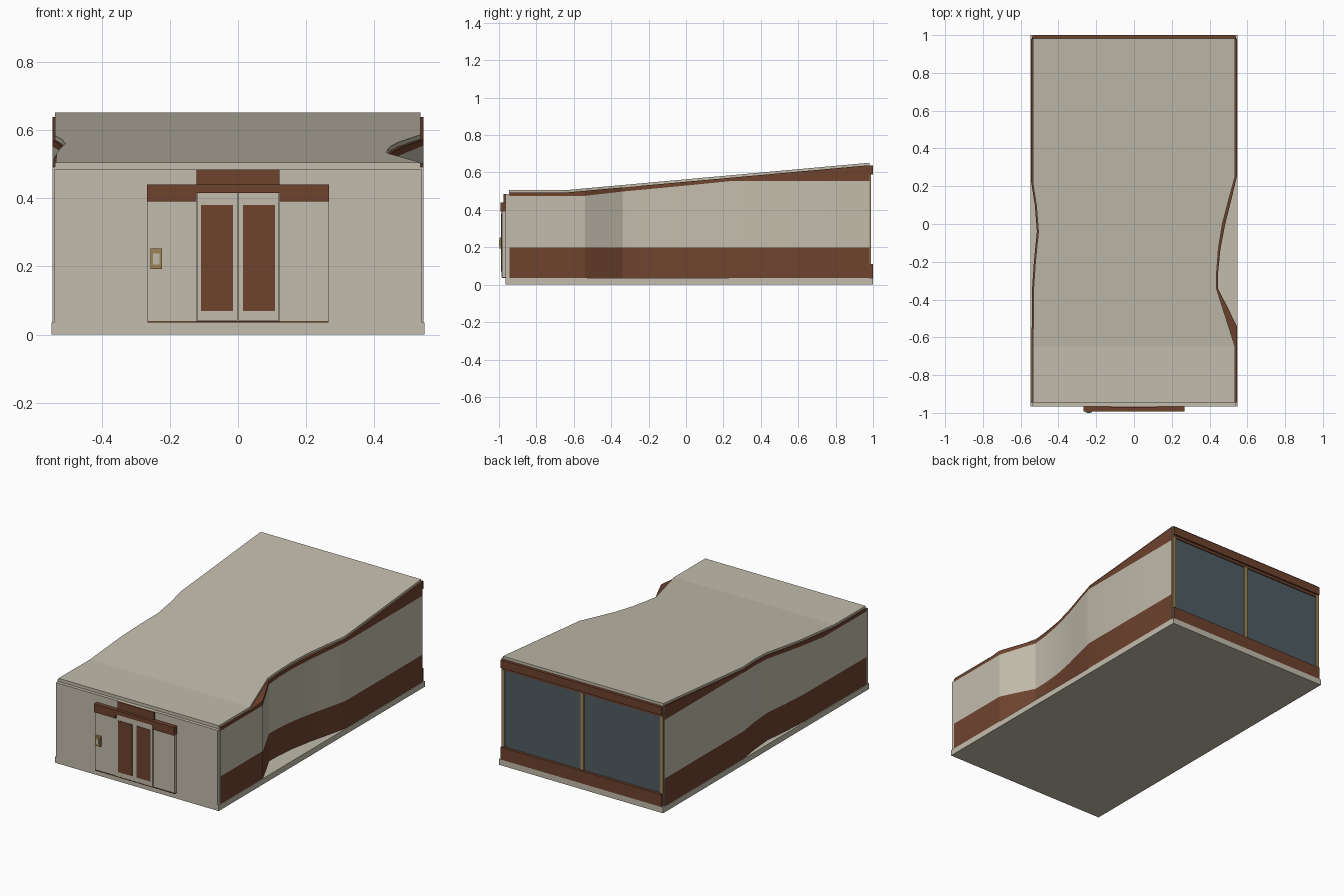
import bpy, bmesh, math

cube = bpy.data.objects.get("Cube")
if cube:
    bpy.data.objects.remove(cube, do_unlink=True)


def material(name, rgb):
    m = bpy.data.materials.new(name)
    m.use_nodes = True
    m.diffuse_color = (*rgb, 1)
    m.node_tree.nodes["Principled BSDF"].inputs["Base Color"].default_value = (*rgb, 1)
    return m


BEIGE = material("beige plaster", (0.545, 0.503, 0.413))
BROWN = material("brown cladding", (0.156, 0.055, 0.027))
GLASS = material("dark blue glass", (0.08, 0.107, 0.127))
GOLD = material("brass", (0.35, 0.235, 0.09))


def finish(name, bm, mats):
    bmesh.ops.recalc_face_normals(bm, faces=bm.faces)
    me = bpy.data.meshes.new(name)
    bm.to_mesh(me)
    bm.free()
    for m in mats:
        me.materials.append(m)
    ob = bpy.data.objects.new(name, me)
    bpy.context.collection.objects.link(ob)
    return ob


def box(name, mat, x, y, z):
    """Box from (min, max) pairs."""
    bm = bmesh.new()
    bmesh.ops.create_cube(bm, size=1)
    for v in bm.verts:
        v.co = [r[0] if c < 0 else r[1] for c, r in zip(v.co, (x, y, z))]
    return finish(name, bm, [mat])


def interp(points, t):
    """Piecewise linear lookup."""
    for (a, p), (b, q) in zip(points, points[1:]):
        if t <= b:
            return p + (q - p) * max(0, (t - a) / (b - a))
    return points[-1][1]


# Plan outlines as (y, x), heights as (y, z)
WALL_R = [(-0.945, 0.544), (-0.54, 0.544), (-0.45, 0.5), (-0.34, 0.444), (-0.25, 0.446),
          (-0.13, 0.458), (0, 0.483), (0.135, 0.517), (0.25, 0.544), (0.98, 0.544)]
ROOF_R = [(-0.947, 0.535), (-0.65, 0.535), (-0.34, 0.436), (-0.25, 0.438), (-0.13, 0.447),
          (0, 0.468), (0.135, 0.503), (0.25, 0.535), (0.982, 0.535)]
WALL_L = [(-0.945, -0.544), (-0.35, -0.54), (-0.2, -0.53), (-0.04, -0.514),
          (0.1, -0.525), (0.22, -0.544), (0.98, -0.544)]
ROOF_L = [(y, x + 0.008) for y, x in WALL_L]
ROOF_TOP = [(-0.947, 0.505), (-0.65, 0.505), (0.982, 0.652)]
TRIM_LOW = [(-0.945, 0.475), (-0.54, 0.475), (-0.34, 0.498), (0, 0.53), (0.25, 0.555), (0.98, 0.555)]


def loft(name, left, right, levels, side_mats, cap_mat, end_mat, mats):
    """Strip body along y; levels are height functions of y, bottom to top."""
    lo, hi = right[0][0], right[-1][0]
    keys = {p[0] for p in left + right + ROOF_TOP + TRIM_LOW}
    ys = [lo] + sorted(y for y in keys if lo + 0.01 < y < hi - 0.01) + [hi]
    bm = bmesh.new()
    rows = [[[bm.verts.new((interp(s, y), y, f(y))) for f in levels] for s in (left, right)] for y in ys]

    def face(vs, mi):
        bm.faces.new(vs).material_index = mi

    for a, b in zip(rows, rows[1:]):
        for s in (0, 1):
            for k, mi in enumerate(side_mats):
                face((a[s][k], b[s][k], b[s][k + 1], a[s][k + 1]), mi)
        for k in (0, -1):
            face((a[0][k], a[1][k], b[1][k], b[0][k]), cap_mat)
    for r in (rows[0], rows[-1]):
        for k in range(len(side_mats)):
            face((r[0][k], r[1][k], r[1][k + 1], r[0][k + 1]), end_mat)
    return finish(name, bm, mats)


# Floor slab, wavy walls with painted bands, and sloping roof
box("floor_slab", BEIGE, (-0.547, 0.547), (-0.965, 1.0), (0, 0.035))
walls = loft("side_walls", WALL_L, WALL_R,
             [lambda y: 0.035, lambda y: 0.2, lambda y: interp(TRIM_LOW, y),
              lambda y: interp(ROOF_TOP, y) - 0.013],
             [1, 0, 1], 1, 0, [BEIGE, BROWN])
loft("roof", ROOF_L, ROOF_R,
     [lambda y: interp(ROOF_TOP, y) - 0.018, lambda y: interp(ROOF_TOP, y)],
     [0], 0, 0, [BEIGE])
bpy.context.view_layer.objects.active = walls
walls.select_set(True)
bpy.ops.object.shade_smooth_by_angle(angle=math.radians(20))
walls.select_set(False)

# Front wall and entrance
box("front_wall", BEIGE, (-0.54, 0.54), (-0.965, -0.944), (0.035, 0.485))
box("entrance_sign_panel", BROWN, (-0.122, 0.122), (-0.975, -0.955), (0.44, 0.485))
box("entrance_header", BROWN, (-0.122, 0.122), (-0.992, -0.964), (0.415, 0.44))
box("door_threshold", BROWN, (-0.265, 0.265), (-0.984, -0.964), (0.035, 0.04))
for side, s in (("left", 1), ("right", -1)):
    def span(a, b):
        return tuple(sorted((s * a, s * b)))
    box(side + "_entrance_panel", BEIGE, span(0.122, 0.265), (-0.982, -0.964), (0.04, 0.39))
    box(side + "_header_end", BROWN, span(0.122, 0.267), (-0.992, -0.964), (0.39, 0.44))
    box(side + "_door", BEIGE, span(0.001, 0.12), (-0.987, -0.964), (0.042, 0.415))
    box(side + "_door_pane", BROWN, span(0.014, 0.108), (-0.99, -0.986), (0.07, 0.38))

# Entry keypad
box("keypad_frame", GOLD, (-0.256, -0.223), (-0.997, -0.981), (0.193, 0.252))
box("keypad_screen", BEIGE, (-0.249, -0.23), (-1.0, -0.996), (0.206, 0.238))

# Rear window wall
box("rear_window", GLASS, (-0.535, 0.535), (0.978, 0.984), (0.1, 0.6))
box("rear_sill", BROWN, (-0.537, 0.537), (0.978, 1.0), (0.035, 0.11))
box("rear_fascia", BROWN, (-0.537, 0.537), (0.978, 1.0), (0.588, 0.636))
box("rear_fascia_underlip", BROWN, (-0.535, 0.535), (0.978, 0.99), (0.572, 0.59))
for name, x in (("left", 0.53), ("middle", 0), ("right", -0.53)):
    box(name + "_window_post", GOLD, (x - 0.01, x + 0.01), (0.976, 0.99), (0.11, 0.588))
